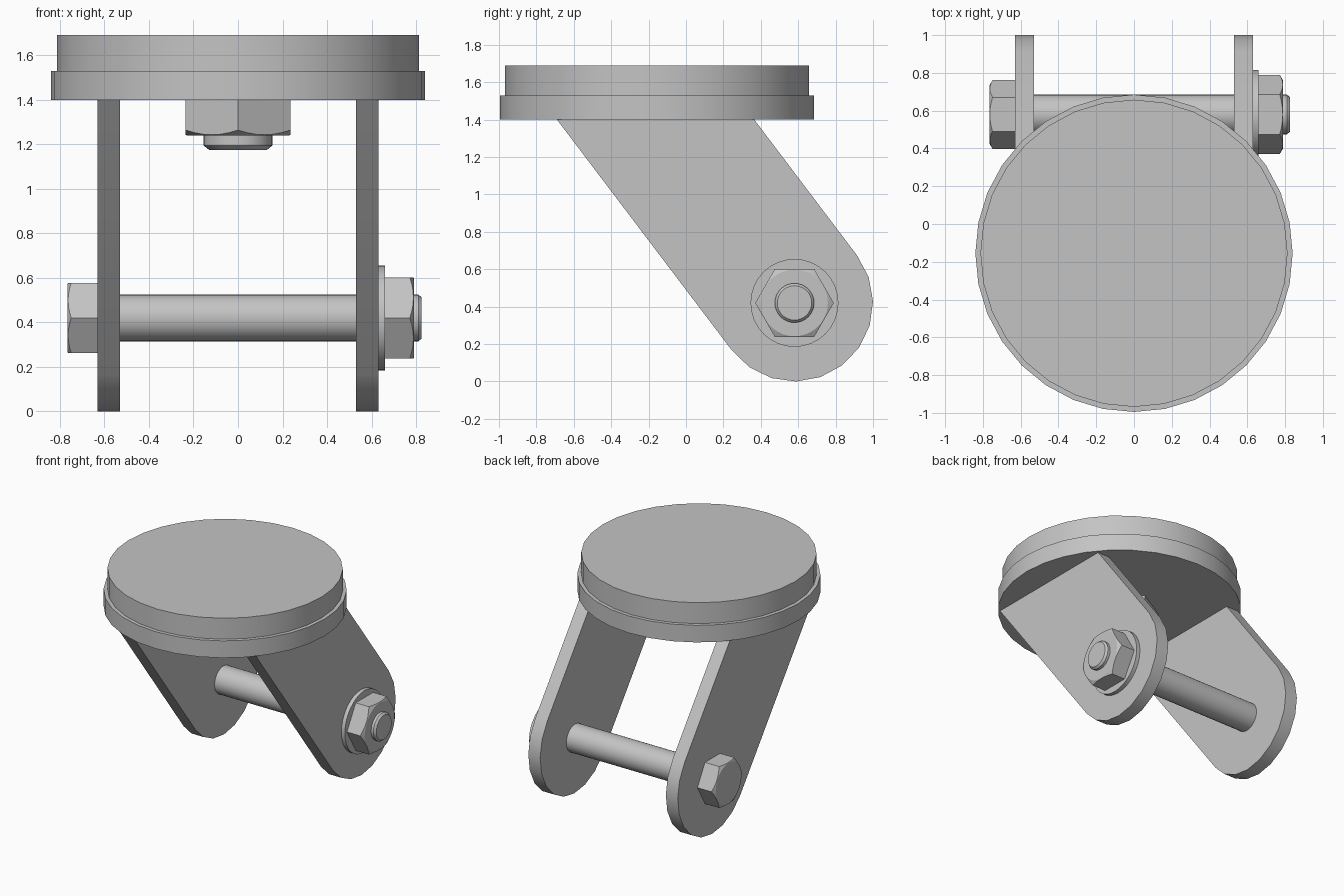
import bpy, bmesh
from math import sin, cos, pi, radians, atan2
from mathutils import Matrix, Vector

cube = bpy.data.objects.get("Cube")
if cube:
    bpy.data.objects.remove(cube)

steel = bpy.data.materials.new("grey steel")
steel.use_nodes = True
grey = (0.55, 0.55, 0.55, 1)
steel.diffuse_color = grey
steel.node_tree.nodes["Principled BSDF"].inputs["Base Color"].default_value = grey

PLATE_Y = -0.155
PIVOT = Vector((0, 0.58, 0.42))
ALONG_X = Matrix.Rotation(pi / 2, 4, "Y")
ALONG_NEG_X = Matrix.Rotation(-pi / 2, 4, "Y")
DOWN = Matrix.Rotation(pi, 4, "X")


def loft(name, rings, matrix):
    """Skin a stack of closed point rings and cap both ends."""
    bm = bmesh.new()
    loops = [[bm.verts.new(p) for p in ring] for ring in rings]
    n = len(loops[0])
    for low, high in zip(loops, loops[1:]):
        for i in range(n):
            j = (i + 1) % n
            bm.faces.new((low[i], low[j], high[j], high[i]))
    bm.faces.new(loops[0][::-1])
    bm.faces.new(loops[-1])
    bm.transform(matrix)
    bmesh.ops.recalc_face_normals(bm, faces=bm.faces)
    mesh = bpy.data.meshes.new(name)
    bm.to_mesh(mesh)
    bm.free()
    mesh.materials.append(steel)
    obj = bpy.data.objects.new(name, mesh)
    bpy.context.collection.objects.link(obj)
    bpy.ops.object.select_all(action="DESELECT")
    obj.select_set(True)
    bpy.context.view_layer.objects.active = obj
    bpy.ops.object.shade_smooth_by_angle(angle=radians(25))
    return obj


def circle(radius, z, sides=32):
    return [(radius * cos(2 * pi * i / sides), radius * sin(2 * pi * i / sides), z)
            for i in range(sides)]


def turned(name, profile, matrix):
    """Round part from (radius, height) pairs."""
    return loft(name, [circle(r, z) for r, z in profile], matrix)


def hexagon(name, radius, height, matrix, cuts=6):
    """Hex nut or bolt head with a conical chamfer on its outer end."""
    corners = [Vector(p) for p in circle(radius, 0, 6)]
    outline = [corners[i].lerp(corners[(i + 1) % 6], k / cuts)
               for i in range(6) for k in range(cuts)]
    inner = radius * cos(pi / 6) * 0.98
    rim = [(p.x, p.y, height - (p.length - inner) * 0.58) for p in outline]
    face = [(*(p.normalized() * inner).xy, height) for p in outline]
    return loft(name, [outline, rim, face], matrix)


# Round mounting plate with a stepped rim
at_plate = Matrix.Translation((0, PLATE_Y, 0))
turned("lower_plate", [(0.84, 1.40), (0.84, 1.53)], at_plate)
turned("upper_plate", [(0.813, 1.53), (0.813, 1.69)], at_plate)

# Nut and stud below the plate
under_plate = Matrix.Translation((0, PLATE_Y, 1.40)) @ DOWN
hexagon("plate_nut", 0.272, 0.16, under_plate @ Matrix.Rotation(pi / 6, 4, "Z"))
turned("plate_stud", [(0.155, 0), (0.155, 0.205), (0.13, 0.225)], under_plate)

# Slanted fork arms: straight top, rounded end around the pivot
ARM_R = 0.42
top_edge = [(-0.69, 1.40), (0.365, 1.40)]
start = atan2(0.604, 0.797)
outline = top_edge + [(PIVOT.y + ARM_R * cos(start - pi * i / 10),
                       PIVOT.z + ARM_R * sin(start - pi * i / 10)) for i in range(11)]
for name, x in (("left_arm", 0.53), ("right_arm", -0.63)):
    loft(name, [[(x + t, y, z) for y, z in outline] for t in (0, 0.10)], Matrix())

# Pivot bolt, washer and nut
at_pivot = Matrix.Translation(PIVOT)
turned("pivot_bolt", [(0.105, -0.63), (0.105, 0.81), (0.092, 0.825)], at_pivot @ ALONG_X)
turned("washer", [(0.235, 0.63), (0.235, 0.66)], at_pivot @ ALONG_X)
turn = Matrix.Rotation(pi / 2, 4, "Z")
hexagon("pivot_nut", 0.21, 0.13,
        Matrix.Translation(PIVOT + Vector((0.66, 0, 0))) @ ALONG_X @ turn)
hexagon("bolt_head", 0.182, 0.135,
        Matrix.Translation(PIVOT + Vector((-0.63, 0, 0))) @ ALONG_NEG_X @ turn)
